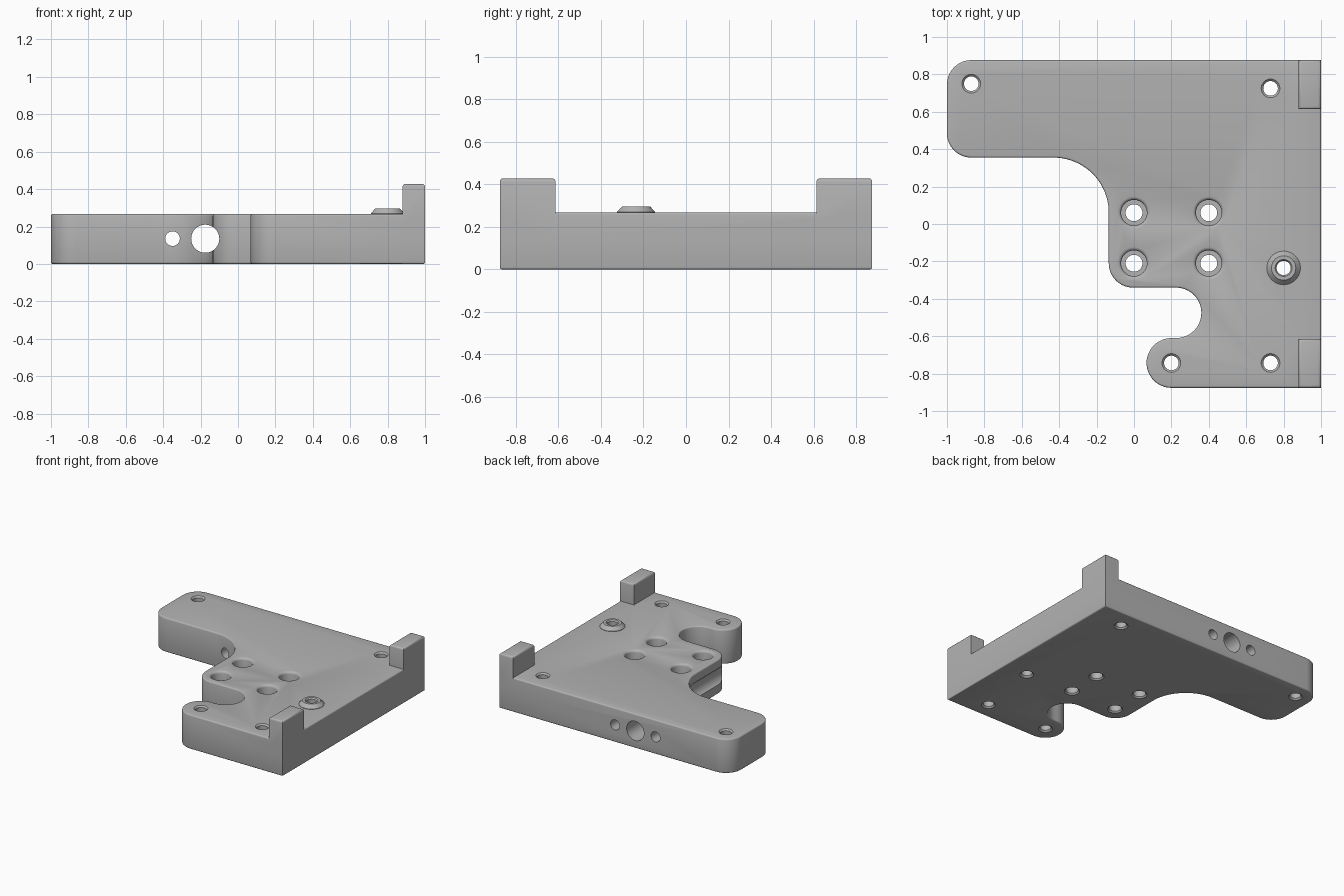
import bpy, bmesh, math
from mathutils import Matrix

if "Cube" in bpy.data.objects:
    bpy.data.objects.remove(bpy.data.objects["Cube"], do_unlink=True)

BOTTOM, TOP, POST_TOP, HALF_Y = 0.0, 0.267, 0.428, 0.876

metal = bpy.data.materials.new("satin grey metal")
metal.use_nodes = True
colour = (0.45, 0.45, 0.45, 1)
metal.diffuse_color = colour
metal.node_tree.nodes["Principled BSDF"].inputs["Base Color"].default_value = colour


def make_object(name, bm):
    bmesh.ops.recalc_face_normals(bm, faces=bm.faces)
    mesh = bpy.data.meshes.new(name)
    bm.to_mesh(mesh)
    bm.free()
    mesh.materials.append(metal)
    obj = bpy.data.objects.new(name, mesh)
    bpy.context.collection.objects.link(obj)
    return obj


def prism(name, points, z0, z1, bevel, rounded):
    """Extrude an outline and round the horizontal edges at the given heights."""
    bm = bmesh.new()
    face = bm.faces.new([bm.verts.new((x, y, z0)) for x, y in points])
    up = bmesh.ops.extrude_face_region(bm, geom=[face])["geom"]
    verts = [g for g in up if isinstance(g, bmesh.types.BMVert)]
    bmesh.ops.translate(bm, vec=(0, 0, z1 - z0), verts=verts)
    bmesh.ops.recalc_face_normals(bm, faces=bm.faces)
    edges = [e for e in bm.edges
             if any(all(abs(v.co.z - z) < 1e-5 for v in e.verts) for z in rounded)]
    bmesh.ops.bevel(bm, geom=edges, offset=bevel, segments=3, profile=0.5, affect='EDGES')
    return make_object(name, bm)


def lathe(name, x, y, profile, steps=40):
    """Closed solid turned about a vertical axis from (radius, height) pairs."""
    bm = bmesh.new()
    rings = []
    for r, z in profile:
        angles = [2 * math.pi * i / steps for i in range(steps)]
        rings.append([bm.verts.new((x + r * math.cos(a), y + r * math.sin(a), z)) for a in angles])
    for low, high in zip(rings, rings[1:]):
        for i in range(steps):
            j = (i + 1) % steps
            bm.faces.new((low[i], low[j], high[j], high[i]))
    bm.faces.new(rings[0])
    bm.faces.new(rings[-1])
    return make_object(name, bm)


def cross_bore(name, x, r, y0, y1):
    """Horizontal cutter running front to back."""
    bm = bmesh.new()
    place = Matrix.Translation((x, (y0 + y1) / 2, 0.135)) @ Matrix.Rotation(math.pi / 2, 4, 'X')
    bmesh.ops.create_cone(bm, cap_ends=True, segments=48, radius1=r, radius2=r,
                          depth=y1 - y0, matrix=place)
    return make_object(name, bm)


def combine(target, tool, operation):
    tool.hide_render = True
    mod = target.modifiers.new(tool.name, 'BOOLEAN')
    mod.operation, mod.object, mod.solver = operation, tool, 'EXACT'
    bpy.context.view_layer.objects.active = target
    bpy.ops.object.modifier_apply(modifier=mod.name)
    bpy.data.objects.remove(tool, do_unlink=True)


def arc(cx, cy, r, a0, a1, steps=14):
    angles = [math.radians(a0 + (a1 - a0) * i / steps) for i in range(steps + 1)]
    return [(cx + r * math.cos(a), cy + r * math.sin(a)) for a in angles]


# Plate outline: long arm, concave sweep, body corner, open slot, rounded foot
outline = [(1, -HALF_Y), (1, HALF_Y)]
outline += arc(-0.87, HALF_Y - 0.13, 0.13, 90, 180)
outline += arc(-0.87, 0.485, 0.13, 180, 270)
outline += arc(-0.43, 0.06, 0.295, 90, 0, 24)
outline += arc(-0.005, -0.21, 0.13, 180, 270)
outline += arc(0.225, -0.475, 0.135, 90, -90, 24)
outline += arc(0.2, -0.743, 0.133, 90, 270, 24)
plate = prism("mounting_plate", outline, BOTTOM, TOP, 0.01, (BOTTOM, TOP))

# Upright stops at the two corners
for side in (-1, 1):
    y0, y1 = sorted((side * 0.614, side * HALF_Y))
    stop = prism("corner_stop", [(0.88, y0), (1, y0), (1, y1), (0.88, y1)],
                 0.15, POST_TOP, 0.015, (POST_TOP,))
    combine(plate, stop, 'UNION')

# Raised conical boss
BOSS = (0.8, -0.235)
combine(plate, lathe("boss", *BOSS, [(0.09, 0.2), (0.09, TOP + 0.003), (0.065, 0.297)]), 'UNION')
combine(plate, lathe("boss_hole", *BOSS, [(0.05, -0.01), (0.05, 0), (0.038, 0.012),
                                          (0.038, 0.287), (0.046, 0.298), (0.046, 0.32)]), 'DIFFERENCE')

# Plain fixing holes with chamfered mouths
for x, y in ((-0.87, 0.75), (0.73, 0.725), (0.2, -0.743), (0.73, -0.743)):
    combine(plate, lathe("fixing_hole", x, y, [(0.05, -0.01), (0.05, 0), (0.039, 0.011),
                                               (0.039, TOP - 0.011), (0.05, TOP), (0.05, 0.3)]), 'DIFFERENCE')

# Four counterbored holes with rounded rims
rim = [(0.087 - 0.018 * math.cos(a), TOP - 0.018 + 0.018 * math.sin(a))
       for a in (0, math.pi / 6, math.pi / 3, math.pi / 2)]
for x in (0, 0.4):
    for y in (0.06, -0.21):
        combine(plate, lathe("counterbore", x, y,
                             [(0.055, -0.01), (0.055, 0), (0.045, 0.01), (0.045, 0.13), (0.069, 0.13)]
                             + rim + [(0.087, 0.3)]), 'DIFFERENCE')

# Bores through the arm: large one also grooves the body wall, right one is blind
for x, r, y0 in ((-0.175, 0.075, -0.6), (-0.35, 0.039, 0), (0, 0.039, 0.45)):
    combine(plate, cross_bore("arm_bore", x, r, y0, 1), 'DIFFERENCE')

bpy.ops.object.select_all(action='DESELECT')
plate.select_set(True)
bpy.context.view_layer.objects.active = plate
bpy.ops.object.shade_smooth_by_angle(angle=math.radians(35))
